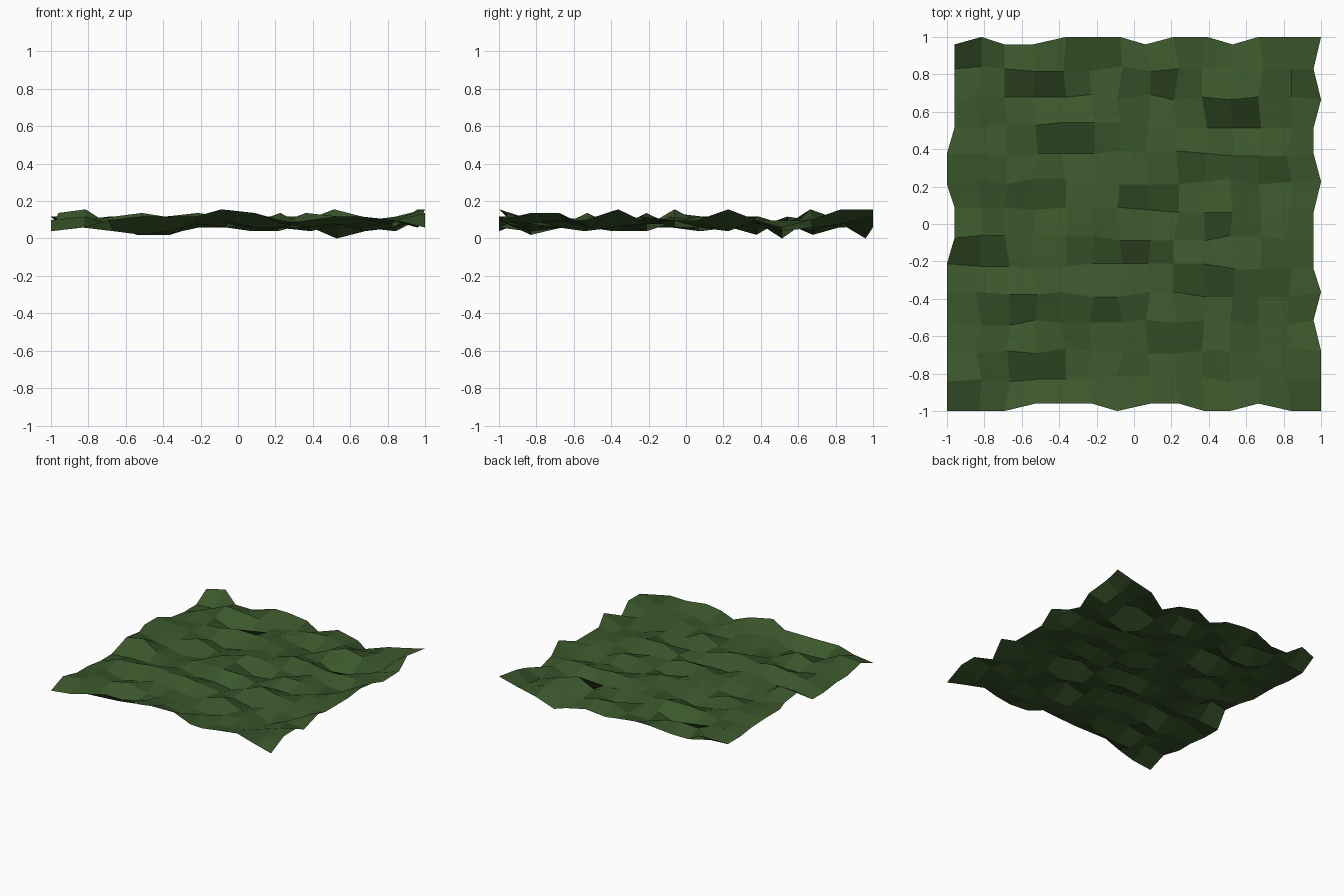
import bpy, bmesh, random

if "Cube" in bpy.data.objects:
    bpy.data.objects.remove(bpy.data.objects["Cube"])

random.seed(7)
N = 14                       # vertices per side (13 x 13 cells)
STEP = 1.96 / (N - 1)
LEVEL = 0.0195               # heights sit on even levels, 0-8

# Border heights in levels, and whether each border point sits out or in
front = [2, 3, 5, 6, 6, 6, 8, 7, 4, 5, 6, 6, 5, 3]
back = [7, 8, 4, 4, 6, 6, 5, 3, 5, 3, 0, 4, 6, 8]
left = [2, 5, 3, 3, 2, 2, 7, 6, 6, 6, 4, 3, 3, 7]
right = [3, 7, 7, 3, 8, 5, 5, 5, 8, 5, 3, 5, 8, 8]
out_front = "11100010011011"
out_back = "01001110110111"
out_left = "11111100110000"
out_right = "11101000100101"

# Steep cells per row (front to back) that climb towards the back
steep = [(0, 12), (2, 3), (4, 7), (2, 3, 5, 10), (8, 10), (0, 1, 5, 6),
         (5, 9), (2, 6, 7), (8, 11), (3, 4), (9, 10), (2, 3, 4, 7, 8, 12),
         (0, 4)]


def border_shift(flags, k):
    return 0.02 if flags[k] == "1" else -0.02


# Interior heights: gentle random bumps plus the steep cells
height = [[4.2 + random.choice((-1.2, -0.6, 0, 0.6, 1.2)) for i in range(N)]
          for j in range(N)]
for j, row in enumerate(steep):
    for i in row:
        for k in (i, i + 1):
            height[j][k] -= 1.4
            height[j + 1][k] += 1.4


def ground_point(i, j):
    """Jittered grid point; the rim follows the border lists."""
    x = -0.98 + i * STEP + random.choice((-0.014, 0, 0.014))
    y = -0.98 + j * STEP + random.choice((-0.014, 0, 0.014))
    z = min(8, max(0, round(height[j][i])))
    if i == 0:
        x, z = -0.98 - border_shift(out_left, j), left[j]
    if i == N - 1:
        x, z = 0.98 + border_shift(out_right, j), right[j]
    if j == 0:
        y, z = -0.98 - border_shift(out_front, i), front[i]
    if j == N - 1:
        y, z = 0.98 + border_shift(out_back, i), back[i]
    return x, y, z * LEVEL


# Rough grass sheet
bm = bmesh.new()
grid = [[bm.verts.new(ground_point(i, j)) for i in range(N)] for j in range(N)]
for j in range(N - 1):
    for i in range(N - 1):
        bm.faces.new((grid[j][i], grid[j][i + 1],
                      grid[j + 1][i + 1], grid[j + 1][i]))
mesh = bpy.data.meshes.new("grass_ground")
bm.to_mesh(mesh)
bm.free()

grass = bpy.data.materials.new("grass_green")
grass.diffuse_color = (0.043, 0.095, 0.025, 1)
grass.use_nodes = True
grass.node_tree.nodes["Principled BSDF"].inputs["Base Color"].default_value = grass.diffuse_color
mesh.materials.append(grass)
ground = bpy.data.objects.new("grass_ground", mesh)
bpy.context.collection.objects.link(ground)
